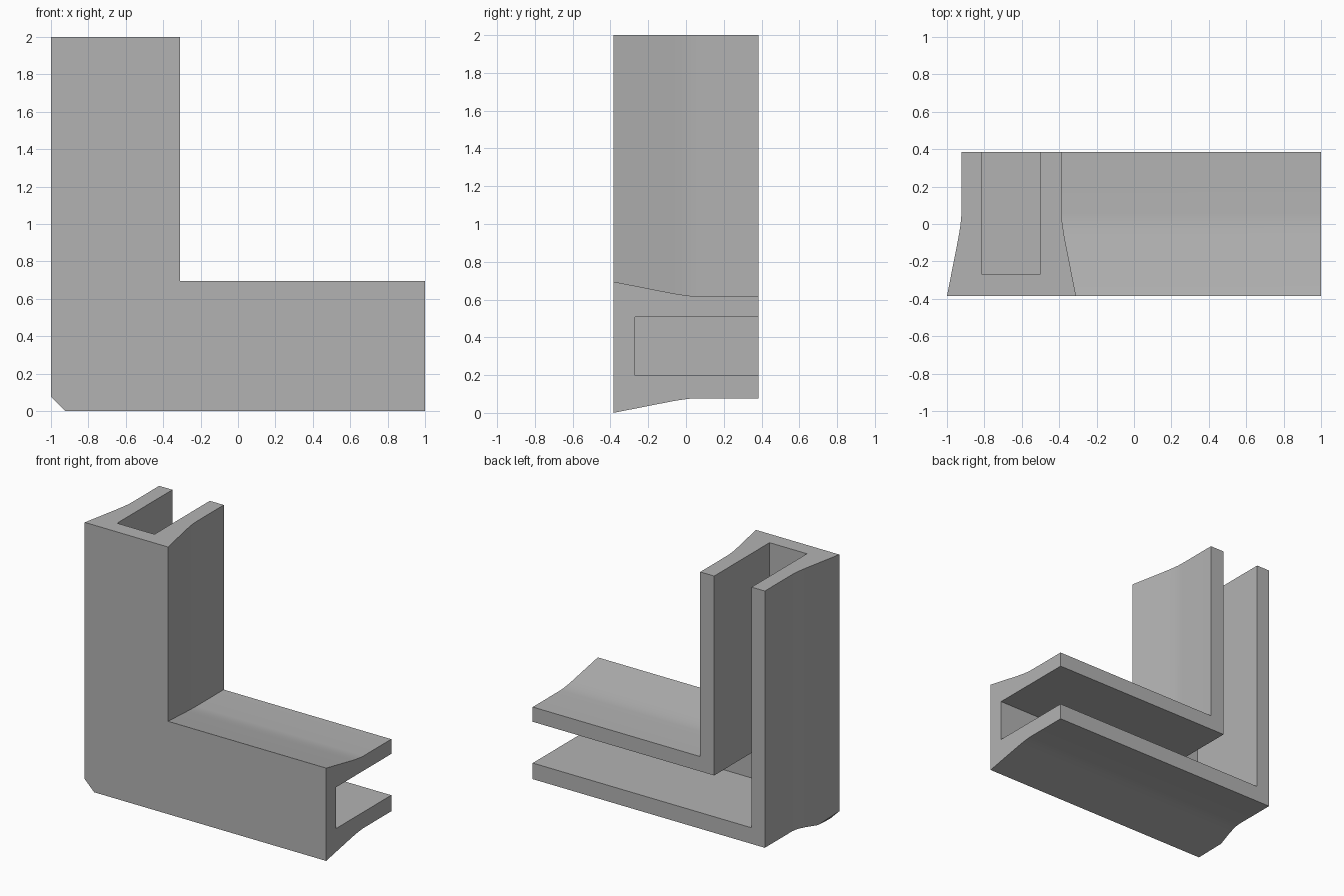
import bpy, bmesh, math
from mathutils import Vector

cube = bpy.data.objects.get("Cube")
if cube:
    bpy.data.objects.remove(cube, do_unlink=True)

HALF = 0.385   # half depth

grey = bpy.data.materials.new("neutral grey")
grey.use_nodes = True
colour = (0.45, 0.45, 0.45, 1)
grey.diffuse_color = colour
grey.node_tree.nodes["Principled BSDF"].inputs["Base Color"].default_value = colour


def l_profile(left, bottom, inner_x, inner_z, right, top):
    """Outline of an L with an upright at the left and a foot to the right."""
    return [(left, bottom), (right, bottom), (right, inner_z),
            (inner_x, inner_z), (inner_x, top), (left, top)]


def loft(name, layers):
    """Skin a closed solid through (y, outline) layers."""
    bm = bmesh.new()
    rings = [[bm.verts.new((x, y, z)) for x, z in outline] for y, outline in layers]
    for a, b in zip(rings, rings[1:]):
        n = len(a)
        for i in range(n):
            j = (i + 1) % n
            bm.faces.new((a[i], a[j], b[j], b[i]))
    bm.faces.new(rings[0])
    bm.faces.new(rings[-1])
    bmesh.ops.recalc_face_normals(bm, faces=bm.faces)
    mesh = bpy.data.meshes.new(name)
    bm.to_mesh(mesh)
    bm.free()
    obj = bpy.data.objects.new(name, mesh)
    bpy.context.collection.objects.link(obj)
    obj.data.materials.append(grey)
    return obj


# Corner bracket: sides flare out to the wide front face
flare = [(-HALF, 0), (-0.08, 0.06), (-0.045, 0.066), (-0.01, 0.0715),
         (0.025, 0.0755), (0.06, 0.0775), (HALF, 0.0775)]
bracket = loft("corner_bracket", [
    (y, l_profile(-1 + d, d, -0.31 - d, 0.695 - d, 1, 2)) for y, d in flare])

# Chamfer across the outer corner
bm = bmesh.new()
bm.from_mesh(bracket.data)
cut = bmesh.ops.bisect_plane(
    bm, geom=bm.verts[:] + bm.edges[:] + bm.faces[:],
    plane_co=Vector((-1, 0, 0.0775)), plane_no=Vector((-1, 0, -1)), clear_outer=True)
rim = [e for e in cut["geom_cut"] if isinstance(e, bmesh.types.BMEdge)]
bmesh.ops.holes_fill(bm, edges=rim, sides=0)
bmesh.ops.recalc_face_normals(bm, faces=bm.faces)
bm.to_mesh(bracket.data)
bm.free()

# Channel open at the back and at both arm ends
slot = l_profile(-0.813, 0.198, -0.503, 0.507, 1.2, 2.2)
cutter = loft("channel_cutter", [(-0.27, slot), (0.6, slot)])
cutter.hide_render = True
channel = bracket.modifiers.new("channel", "BOOLEAN")
channel.operation = "DIFFERENCE"
channel.solver = "EXACT"
channel.object = cutter

bpy.ops.object.select_all(action="DESELECT")
bracket.select_set(True)
bpy.context.view_layer.objects.active = bracket
bpy.ops.object.modifier_apply(modifier=channel.name)
bpy.data.objects.remove(cutter, do_unlink=True)
bpy.ops.object.shade_smooth_by_angle(angle=math.radians(30))
